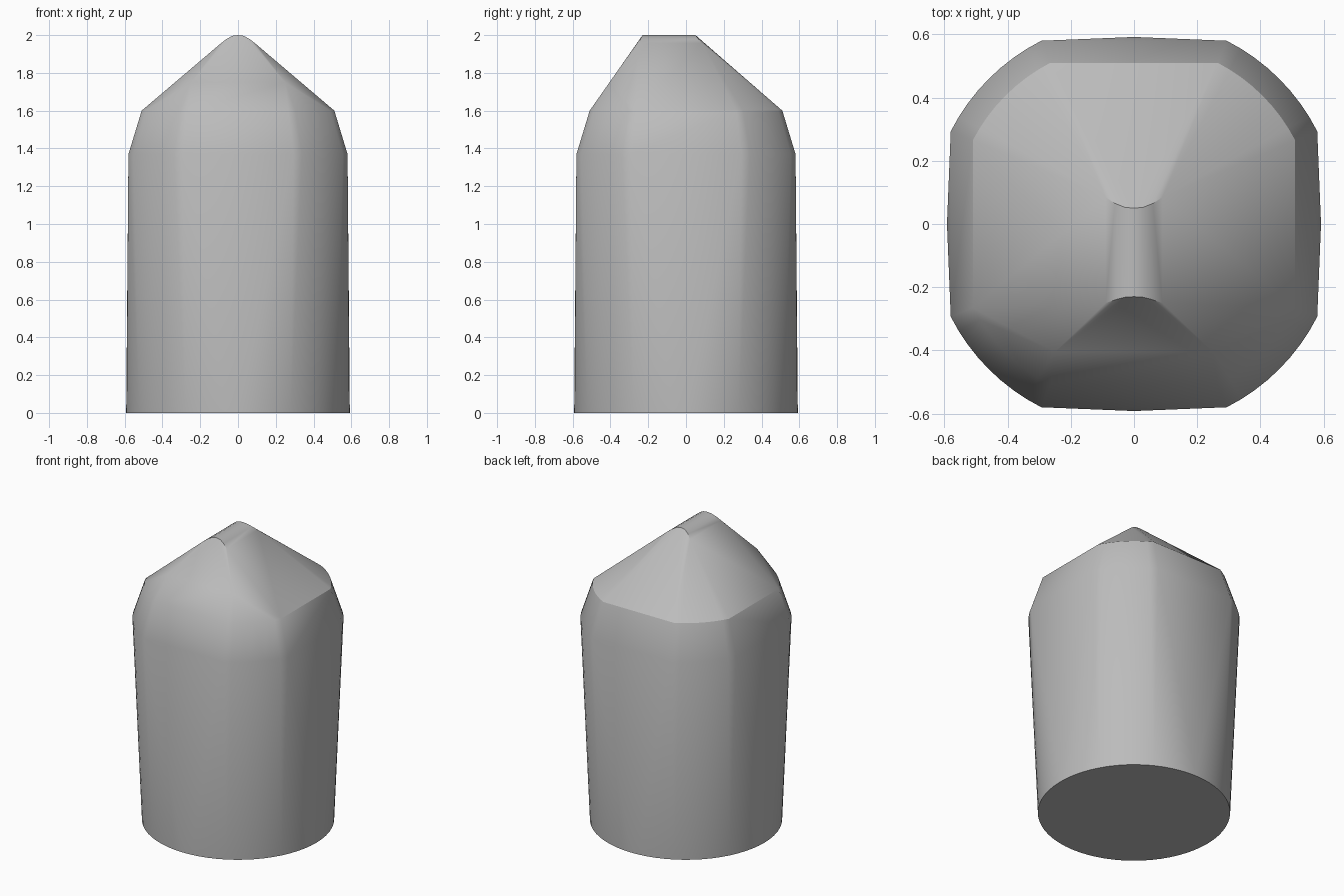
import bpy, bmesh, math
from mathutils import Vector

if "Cube" in bpy.data.objects:
    bpy.data.objects.remove(bpy.data.objects["Cube"], do_unlink=True)

# Plain grey material
grey = bpy.data.materials.new("plain_grey")
grey.use_nodes = True
colour = (0.5, 0.5, 0.5, 1)
grey.diffuse_color = colour
grey.node_tree.nodes["Principled BSDF"].inputs["Base Color"].default_value = colour


def squared_ring(radius, flat, z, steps=9):
    """Circle whose four sides are trimmed flat, leaving rounded corners."""
    start = math.acos(flat / radius)
    sweep = math.pi / 2 - 2 * start
    ring = []
    for quarter in range(4):
        for i in range(steps):
            a = quarter * math.pi / 2 + start + sweep * i / (steps - 1)
            ring.append(Vector((radius * math.cos(a), radius * math.sin(a), z)))
    return ring


# Round base, squared shoulder and squared eaves
points = []
for i in range(64):
    a = math.tau * i / 64
    points.append(Vector((0.592 * math.cos(a), 0.592 * math.sin(a), 0)))
points += squared_ring(0.65, 0.58, 1.37)
points += squared_ring(0.575, 0.51, 1.6)

# Rounded ridge: half width, height, front end, back end
ridge = [(0, 2.0, -0.23, 0.05), (0.03, 1.996, -0.232, 0.053),
         (0.06, 1.98, -0.24, 0.065), (0.09, 1.957, -0.25, 0.085)]
for x, z, front, back in ridge:
    for side in (-1, 1):
        points += [Vector((side * x, front, z)), Vector((side * x, back, z))]

# Front hip corners
for side in (-1, 1):
    points.append(Vector((side * 0.25, -0.405, 1.75)))

# Stretch one skin over the sections
bm = bmesh.new()
for p in points:
    bm.verts.new(p)
bmesh.ops.remove_doubles(bm, verts=bm.verts[:], dist=0.0005)
bmesh.ops.convex_hull(bm, input=bm.verts[:])
bmesh.ops.delete(bm, geom=[v for v in bm.verts if not v.link_faces], context="VERTS")
bmesh.ops.dissolve_limit(bm, angle_limit=0.004, verts=bm.verts[:], edges=bm.edges[:])
bmesh.ops.recalc_face_normals(bm, faces=bm.faces[:])

mesh = bpy.data.meshes.new("tapered_body")
bm.to_mesh(mesh)
bm.free()
mesh.materials.append(grey)
body = bpy.data.objects.new("tapered_body", mesh)
bpy.context.collection.objects.link(body)
bpy.ops.object.select_all(action="DESELECT")
bpy.context.view_layer.objects.active = body
body.select_set(True)
bpy.ops.object.shade_smooth_by_angle(angle=math.radians(30))
